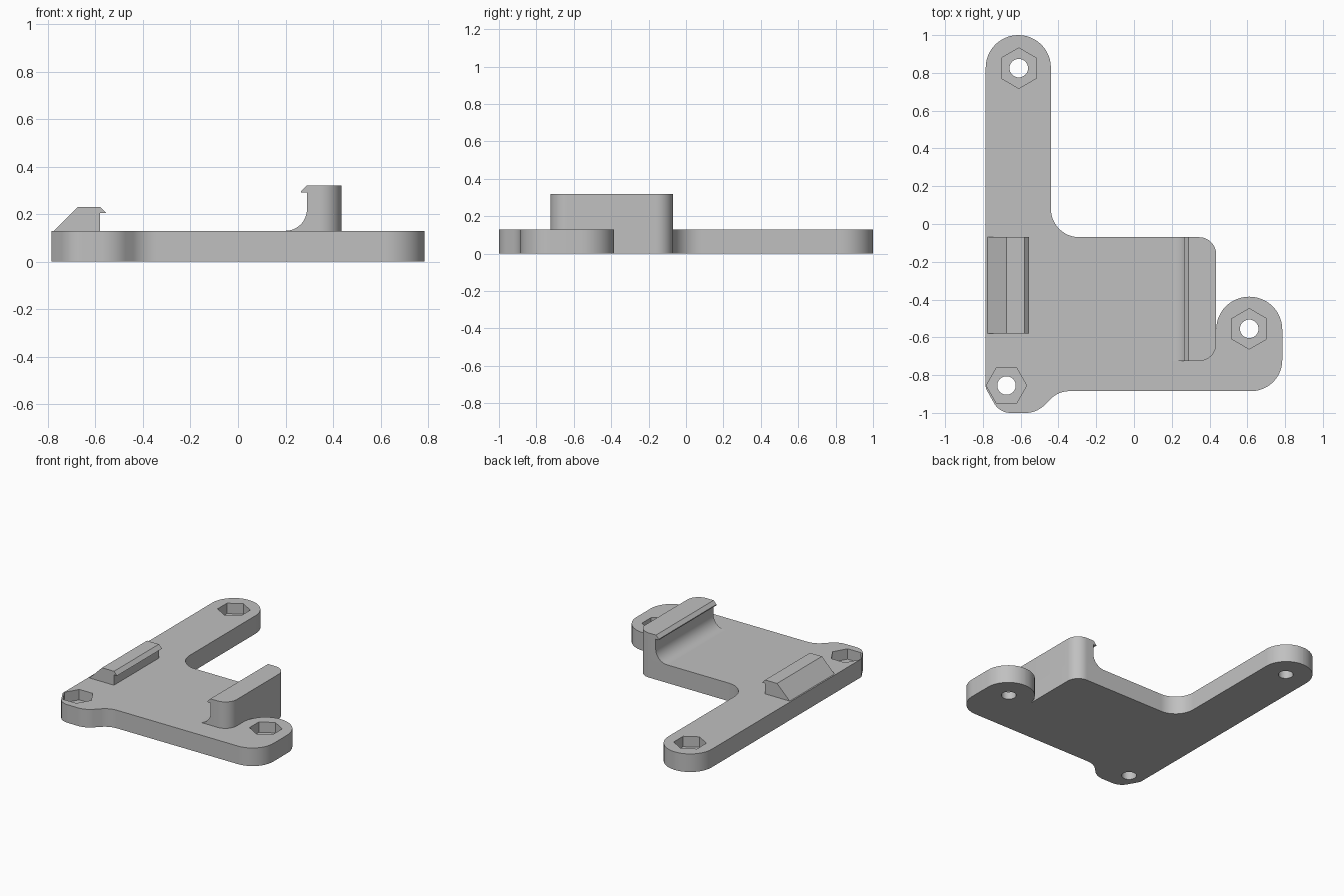
import bpy, bmesh, math
from mathutils import Vector

if "Cube" in bpy.data.objects:
    bpy.data.objects.remove(bpy.data.objects["Cube"])

grey = bpy.data.materials.new("light_grey")
grey.use_nodes = True
colour = (0.53, 0.53, 0.53, 1)
grey.diffuse_color = colour
grey.node_tree.nodes["Principled BSDF"].inputs["Base Color"].default_value = colour

THICK = 0.13


def rounded(corners, steps=12):
    """Turn (x, y, radius) corners into an outline with tangent arcs."""
    out = []
    for i, (x, y, r) in enumerate(corners):
        p = Vector((x, y))
        if r == 0:
            out.append(p)
            continue
        a = (Vector(corners[i - 1][:2]) - p).normalized()
        b = (Vector(corners[(i + 1) % len(corners)][:2]) - p).normalized()
        half = a.angle(b) / 2
        centre = p + (a + b).normalized() * r / math.sin(half)
        start = p + a * r / math.tan(half) - centre
        end = p + b * r / math.tan(half) - centre
        sweep = start.angle(end)
        for k in range(steps + 1):
            t = k / steps
            out.append(centre + (start * math.sin((1 - t) * sweep)
                                 + end * math.sin(t * sweep)) / math.sin(sweep))
    return out


def prism(name, points, offset, round_edges=None, radius=0):
    """Extrude a closed 3D outline and optionally round chosen edges."""
    bm = bmesh.new()
    face = bm.faces.new([bm.verts.new(p) for p in points])
    new = bmesh.ops.extrude_face_region(bm, geom=[face], use_keep_orig=True)["geom"]
    bmesh.ops.translate(bm, vec=offset, verts=[g for g in new if isinstance(g, bmesh.types.BMVert)])
    if round_edges:
        bmesh.ops.bevel(bm, geom=[e for e in bm.edges if round_edges(e)], offset=radius,
                        offset_type='OFFSET', segments=12, profile=0.5, affect='EDGES')
    bmesh.ops.recalc_face_normals(bm, faces=bm.faces)
    mesh = bpy.data.meshes.new(name)
    bm.to_mesh(mesh)
    bm.free()
    mesh.materials.append(grey)
    ob = bpy.data.objects.new(name, mesh)
    bpy.context.collection.objects.link(ob)
    return ob


def activate(ob):
    bpy.ops.object.select_all(action='DESELECT')
    ob.select_set(True)
    bpy.context.view_layer.objects.active = ob


def bore(ob, x, y, radius, sides, turn, bottom):
    """Cut a straight-sided hole down through the top of an object."""
    ring = [(x + radius * math.cos(turn + math.tau * k / sides),
             y + radius * math.sin(turn + math.tau * k / sides), bottom) for k in range(sides)]
    cutter = prism("hole_cutter", ring, (0, 0, 0.4))
    cutter.hide_render = True
    mod = ob.modifiers.new("hole", 'BOOLEAN')
    mod.operation, mod.solver, mod.object = 'DIFFERENCE', 'EXACT', cutter
    activate(ob)
    bpy.ops.object.modifier_apply(modifier=mod.name)
    bpy.data.objects.remove(cutter)


# Base plate with a long arm, a short foot and a side ear
outline = rounded([
    (-0.785, 1.0, 0.172), (-0.785, -0.87, 0.04), (-0.712, -1.0, 0.1),
    (-0.515, -1.0, 0.14), (-0.40, -0.885, 0.14), (0.785, -0.885, 0.165),
    (0.785, -0.385, 0.174), (0.435, -0.385, 0.174), (0.435, -0.56, 0),
    (0.435, -0.07, 0.09), (-0.44, -0.07, 0.15), (-0.44, 1.0, 0.172)])
plate = prism("base_plate", [(p.x, p.y, 0) for p in outline], (0, 0, THICK))

# Screw holes with hexagonal nut pockets
for x, y, turn in ((-0.61, 0.825, math.pi / 6), (-0.675, -0.855, 0), (0.61, -0.555, math.pi / 6)):
    bore(plate, x, y, 0.107, 6, turn, 0.055)
    bore(plate, x, y, 0.049, 32, 0, -0.1)

# Low wedge-shaped clip
low = [(-0.775, THICK), (-0.675, 0.23), (-0.58, 0.23), (-0.555, 0.205), (-0.58, 0.205), (-0.58, THICK)]
low_clip = prism("low_clip", [(x, -0.58, z) for x, z in low], (0, 0.51, 0))

# Tall hook with a curved root and rounded outer corners
tall = [(0.435, THICK), (0.435, 0.32), (0.288, 0.32), (0.265, 0.297), (0.265, 0.29), (0.29, 0.29)]
for k in range(13):
    a = math.pi / 2 * k / 12
    tall.append((0.20 + 0.09 * math.cos(a), 0.22 - 0.09 * math.sin(a)))
tall_hook = prism("tall_hook", [(x, -0.725, z) for x, z in tall], (0, 0.655, 0),
                  lambda e: all(v.co.x > 0.43 for v in e.verts)
                  and abs(e.verts[0].co.z - e.verts[1].co.z) > 0.1, 0.09)

for ob in (plate, low_clip, tall_hook):
    activate(ob)
    bpy.ops.object.shade_smooth_by_angle(angle=math.radians(25))
